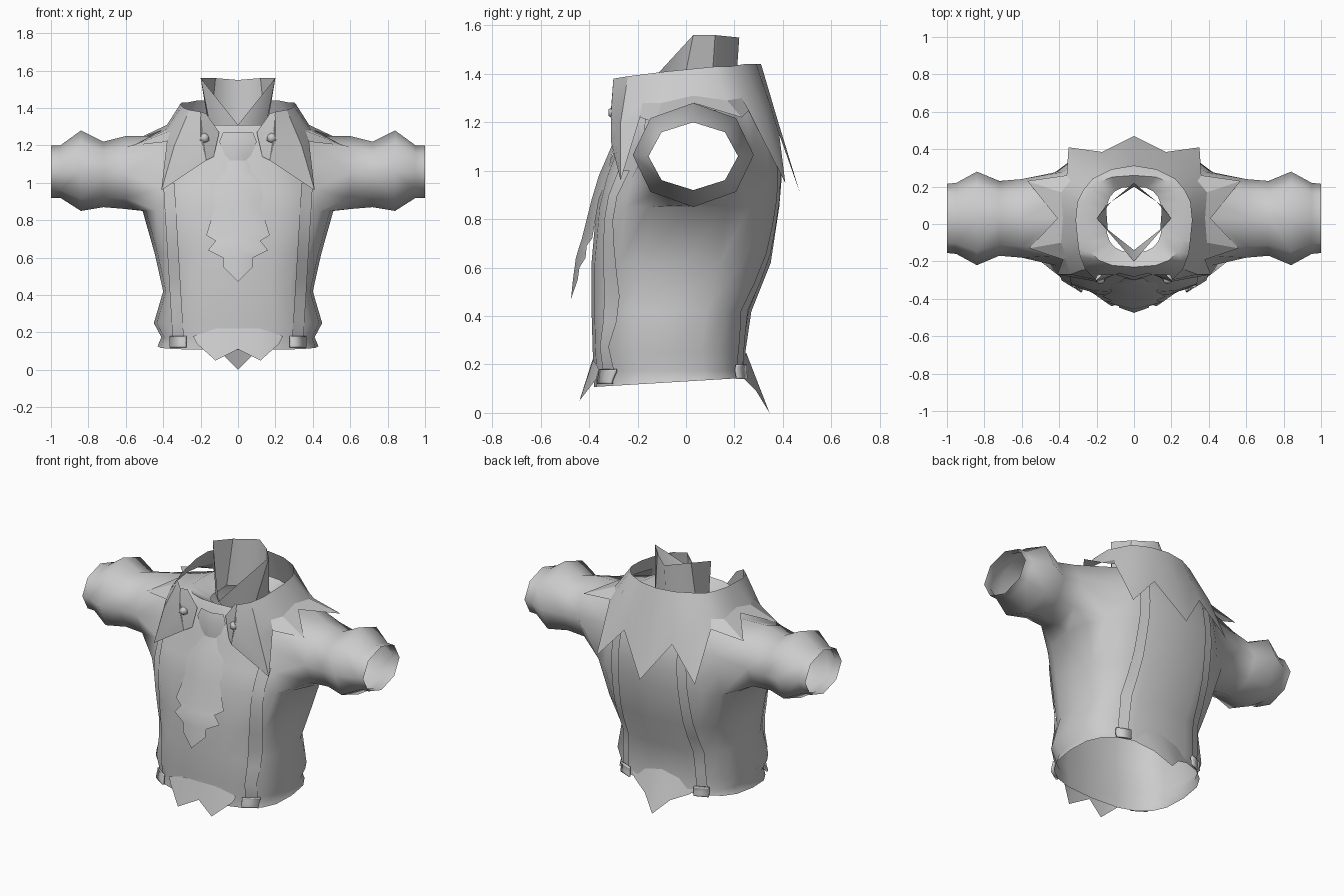
import bpy, bmesh
from math import sin, cos, pi, atan2, radians, copysign

default_cube = bpy.data.objects.get("Cube")
if default_cube:
    bpy.data.objects.remove(default_cube, do_unlink=True)

# Single cloth colour
cloth = bpy.data.materials.new("grey_cloth")
cloth.use_nodes = True
grey = (0.6, 0.6, 0.6, 1)
cloth.diffuse_color = grey
cloth.node_tree.nodes["Principled BSDF"].inputs["Base Color"].default_value = grey


def finish(name, bm, mirror=False, angle=35):
    """Turn a bmesh into a shaded, coloured object."""
    mesh = bpy.data.meshes.new(name)
    bmesh.ops.recalc_face_normals(bm, faces=bm.faces)
    bm.to_mesh(mesh)
    bm.free()
    mesh.materials.append(cloth)
    obj = bpy.data.objects.new(name, mesh)
    bpy.context.collection.objects.link(obj)
    if mirror:
        obj.modifiers.new("mirror", 'MIRROR').merge_threshold = 0.001
    bpy.ops.object.select_all(action='DESELECT')
    obj.select_set(True)
    bpy.context.view_layer.objects.active = obj
    bpy.ops.object.shade_smooth_by_angle(angle=radians(angle))
    return obj


def strip(name, *rows, angle=35):
    """Ribbon of faces between successive rows of points, mirrored across x."""
    bm = bmesh.new()
    grid = [[bm.verts.new(p) for p in row] for row in rows]
    for a, b in zip(grid, grid[1:]):
        for i in range(len(a) - 1):
            bm.faces.new((a[i], a[i + 1], b[i + 1], b[i]))
    bmesh.ops.remove_doubles(bm, verts=bm.verts, dist=0.0001)
    return finish(name, bm, True, angle)


# Torso profile: height, half width, front y, back y
profile = [
    (.13, .43, -.38, .25), (.175, .41, -.38, .25), (.25, .45, -.385, .245),
    (.42, .40, -.39, .27), (.62, .445, -.39, .35), (.85, .51, -.37, .385),
    (.97, .48, -.34, .395), (1.10, .45, -.29, .385), (1.25, .39, -.26, .33),
    (1.31, .27, -.23, .26), (1.26, .15, -.15, .20)]
SEGMENTS = 20
ROUND = 0.72


def power(value):
    return copysign(abs(value) ** ROUND, value)


def surface_y(x, z, side):
    """Depth of the torso at x and z; side is -1 for front, 1 for back."""
    z = max(z, profile[0][0])
    for low, high in zip(profile, profile[1:]):
        if low[0] <= z <= high[0]:
            t = (z - low[0]) / (high[0] - low[0])
            _, half, front, back = [p + (q - p) * t for p, q in zip(low, high)]
            s = min(abs(x) / half, 0.97) ** (1 / ROUND)
            depth = (1 - s * s) ** (ROUND / 2)
            return (front + back) / 2 + side * depth * (back - front) / 2


# Torso shell with open hem, neck and armholes
bm = bmesh.new()
rings = []
for level, (z, half, front, back) in enumerate(profile):
    ring = []
    for i in range(SEGMENTS):
        a = 2 * pi * i / SEGMENTS
        y = (front + back) / 2 - power(cos(a)) * (back - front) / 2
        tilt = 0.06 * y if level == 0 else 0
        ring.append(bm.verts.new((half * power(sin(a)), y, z + tilt)))
    rings.append(ring)
armholes = {1: set(), -1: set()}
for level in range(len(rings) - 1):
    for i in range(SEGMENTS):
        j = (i + 1) % SEGMENTS
        quad = (rings[level][i], rings[level][j], rings[level + 1][j], rings[level + 1][i])
        column = i % (SEGMENTS // 2)
        if 5 <= level <= 7 and 3 <= column <= 6:
            armholes[1 if i < SEGMENTS // 2 else -1].update(quad)
        else:
            bm.faces.new(quad)

# Eight-sided sleeves grown from the armholes: x, y radius, z radius, centre z
sleeve = [(.60, .21, .195, 1.055), (.72, .20, .175, 1.045), (.84, .25, .215, 1.065),
          (.95, .19, .14, 1.06), (1, .185, .14, 1.06)]
ARM_Y, ARM_Z, SIDES = 0.03, 1.05, 8
for side, hole in armholes.items():
    edge = [v for v in hole if v.link_faces]
    bearing = {v: atan2(v.co.z - ARM_Z, v.co.y - ARM_Y) for v in edge}
    edge.sort(key=bearing.get)
    # Each armhole vertex joins the nearest sleeve corner
    corners = [round(bearing[v] * SIDES / (2 * pi)) % SIDES for v in edge]
    count = len(edge)
    for x, ry, rz, cz in sleeve:
        hoop = [bm.verts.new((side * x, ARM_Y + ry * cos(a), cz + rz * sin(a)))
                for a in (2 * pi * k / SIDES for k in range(SIDES))]
        ring = [hoop[k] for k in corners]
        for i in range(count):
            j = (i + 1) % count
            face = list(dict.fromkeys((edge[i], edge[j], ring[j], ring[i])))
            if len(face) > 2:
                bm.faces.new(face)
        edge = ring
loose = [v for v in bm.verts if not v.link_faces]
bmesh.ops.delete(bm, geom=loose, context='VERTS')
finish("shirt_body", bm, angle=60)

# Wide collar folding over the shoulders into pointed tips
collar_top = [
    (.20, -.30, 1.38), (.26, -.24, 1.39), (.29, -.16, 1.40), (.30, -.08, 1.41),
    (.31, .02, 1.42), (.30, .12, 1.43), (.27, .18, 1.43), (.22, .24, 1.44),
    (.12, .29, 1.44), (0, .31, 1.44)]
collar_fold = [
    (.19, -.31, 1.25), (.34, -.27, 1.2), (.36, -.18, 1.28), (.39, -.1, 1.28),
    (.38, .03, 1.31), (.39, .17, 1.29), (.34, .23, 1.3), (.29, .33, 1.22),
    (.15, .345, 1.28), (0, .375, 1.22)]
collar_tips = [
    (.17, -.31, 1.12), (.41, -.27, .96), (.38, -.19, 1.22), (.56, -.13, 1.2),
    (.41, .03, 1.28), (.57, .23, 1.22), (.36, .26, 1.25), (.35, .41, .95),
    (.17, .385, 1.15), (0, .47, .91)]
strip("pointed_collar", collar_top, collar_fold, collar_tips, angle=25)

# Front lapel edges turned inward
strip("lapel", [(.20, -.30, 1.38), (.20, -.31, 1.25), (.17, -.31, 1.12)],
      [(.17, -.27, 1.37), (.10, -.27, 1.27), (.13, -.28, 1.14)])

# Standing neck band, open in a V at the front
strip("neck_band",
      [(0, -.20, 1.31), (.20, .03, 1.56), (.12, .12, 1.56), (0, .22, 1.55)],
      [(0, -.14, 1.25), (.14, -.03, 1.26), (.15, .10, 1.26), (0, .20, 1.26)], angle=20)

# Ruffled cravat: height, half width, centre y
cravat = [
    (1.12, .05, -.30), (1.06, .07, -.325), (.98, .15, -.36), (.88, .12, -.39),
    (.72, .17, -.43), (.69, .12, -.44), (.64, .16, -.455), (.60, .08, -.46),
    (.55, .08, -.467), (.47, 0, -.475)]
strip("cravat", [(0, y, z) for z, w, y in cravat],
      [(w, y + w * 0.25, z) for z, w, y in cravat], angle=15)

# Cravat knot
strip("cravat_knot", [(0, -.28, 1.27), (0, -.30, 1.2), (0, -.30, 1.1)],
      [(.08, -.26, 1.27), (.10, -.27, 1.22), (.05, -.28, 1.1)])


# Suspender straps and their clips follow the torso surface
def strap(name, side, low, high, width, gap):
    steps = 8
    rows = ([], [])
    for k in range(steps + 1):
        t = k / steps
        x = low[0] + (high[0] - low[0]) * t
        z = low[1] + (high[1] - low[1]) * t
        for row, edge in zip(rows, (-width, width)):
            row.append((x + edge, surface_y(x + edge, z, side) + side * gap, z))
    return strip(name, *rows)


for place, side, low, high in (("front", -1, (.32, .17), (.37, 1)),
                               ("back", 1, (.27, .19), (.23, 1.12))):
    strap(place + "_strap", side, low, high, 0.03, 0.012)
    x, z = low
    clip = strap(place + "_clip", side, (x, z - 0.05), (x, z + 0.01), 0.042, 0.02)
    thickness = clip.modifiers.new("thickness", 'SOLIDIFY')
    thickness.thickness = 0.012
    thickness.offset = 0

# Pointed shirt tails at the hem
strip("front_tails", [(0, -.386, .22), (.12, -.383, .22), (.24, -.36, .18)],
      [(0, -.40, .11), (.12, -.44, .05), (.22, -.37, .14)])
strip("back_tail", [(0, .248, .25), (.12, .24, .22), (.23, .22, .18)],
      [(0, .345, 0), (.09, .29, .09), (.20, .24, .14)])

# Collar studs
bm = bmesh.new()
bmesh.ops.create_icosphere(bm, subdivisions=1, radius=0.03)
bmesh.ops.translate(bm, verts=bm.verts, vec=(.18, -.295, 1.24))
finish("collar_stud", bm, True, angle=60)
